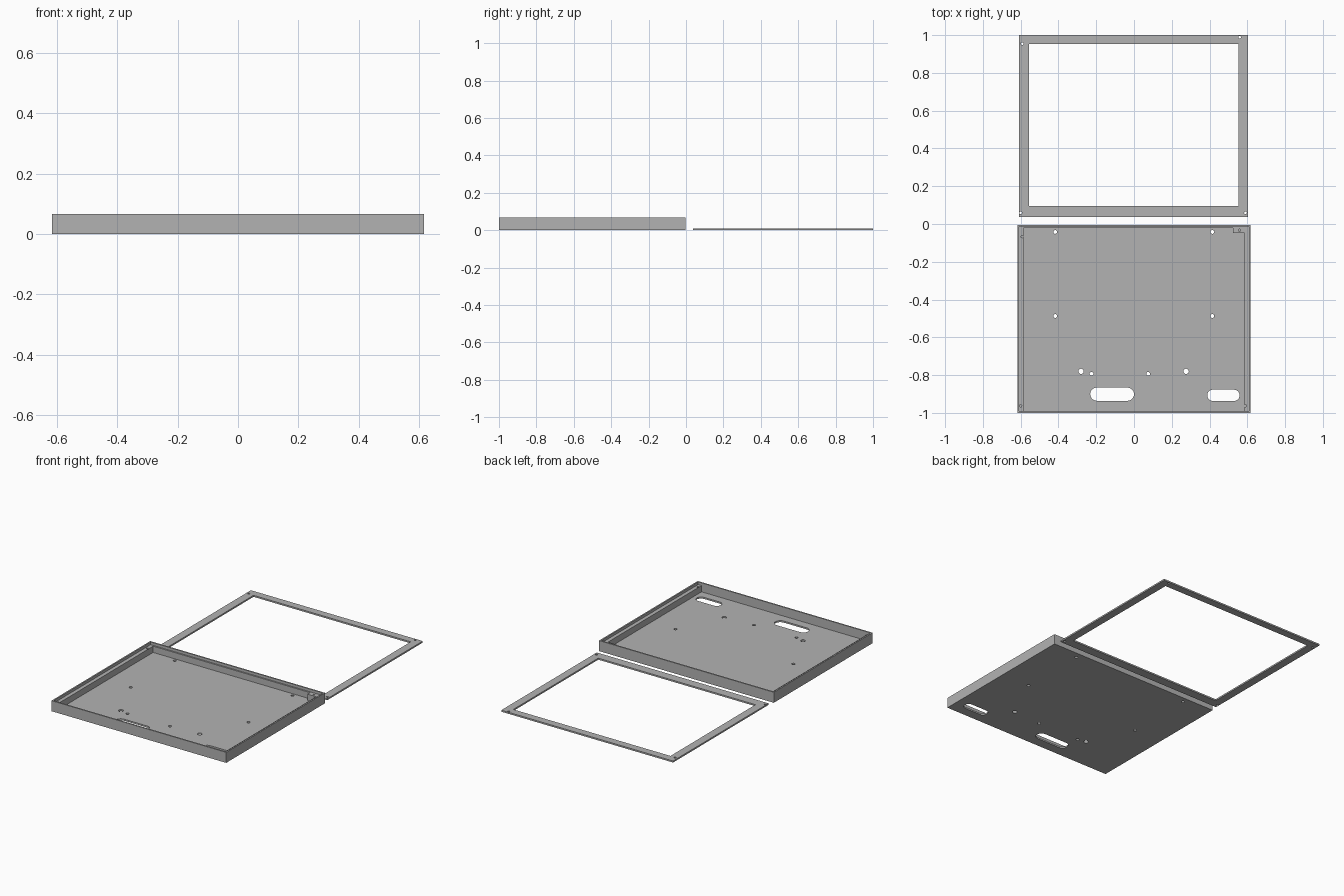
import bpy
import math

if "Cube" in bpy.data.objects:
    bpy.data.objects.remove(bpy.data.objects["Cube"], do_unlink=True)

grey = bpy.data.materials.new("plain grey")
grey.use_nodes = True
colour = (0.45, 0.45, 0.45, 1)
grey.diffuse_color = colour
grey.node_tree.nodes["Principled BSDF"].inputs["Base Color"].default_value = colour


def rect(x0, x1, y0, y1):
    return [(x0, y0), (x1, y0), (x1, y1), (x0, y1)]


def slot(x0, x1, y, r, n=12):
    """Rounded slot outline; a circle when x0 equals x1."""
    pts = []
    for cx, start in ((x1, -math.pi / 2), (x0, math.pi / 2)):
        steps = n + 1 if x1 > x0 else n
        for i in range(steps):
            a = start + math.pi * i / n
            pts.append((cx + r * math.cos(a), y + r * math.sin(a)))
    return pts


def hole(x, y, r):
    return slot(x, x, y, r)


def plate(name, z0, z1, outlines):
    """Flat plate: first outline is the edge, the others are openings."""
    curve = bpy.data.curves.new(name, "CURVE")
    curve.dimensions = "2D"
    curve.fill_mode = "BOTH"
    curve.extrude = (z1 - z0) / 2
    for pts in outlines:
        spline = curve.splines.new("POLY")
        spline.points.add(len(pts) - 1)
        for p, (x, y) in zip(spline.points, pts):
            p.co = (x, y, 0, 1)
        spline.use_cyclic_u = True
    curve.materials.append(grey)
    obj = bpy.data.objects.new(name, curve)
    obj.location.z = (z0 + z1) / 2
    bpy.context.collection.objects.link(obj)
    bpy.ops.object.select_all(action="DESELECT")
    obj.select_set(True)
    bpy.context.view_layer.objects.active = obj
    bpy.ops.object.convert(target="MESH")
    bpy.ops.object.shade_flat()
    return obj


HALF, FRONT, BACK, WALL = 0.617, -1.0, -0.004, 0.009
FLOOR, LEDGE, TOP = 0.01, 0.05, 0.067
inner = rect(-HALF + WALL, HALF - WALL, FRONT + WALL, BACK - WALL)

# Tray walls
plate("tray_walls", 0, TOP, [rect(-HALF, HALF, FRONT, BACK), inner])

# Tray floor with mounting holes and two cable slots
openings = [hole(x, y, 0.01) for x in (-0.417, 0.415) for y in (-0.042, -0.487)]
openings += [hole(x, -0.78, 0.014) for x in (-0.28, 0.276)]
openings += [hole(x, -0.793, 0.01) for x in (-0.225, 0.075)]
openings += [slot(-0.197, -0.035, -0.901, 0.035), slot(0.418, 0.529, -0.907, 0.03)]
plate("tray_floor", 0, FLOOR, [inner] + openings)

# Screw positions shared by the ledge and the cover frame
screws = [(-0.592, -0.067), (0.559, -0.033), (-0.6, -0.963), (0.59, -0.963)]

# Ledge along both sides and the back, with a wider corner pad
x1, y0, y1 = HALF - WALL, FRONT + WALL, BACK - WALL
ledge = [(-x1, y0), (-0.584, y0), (-0.584, -0.022), (0.525, -0.022), (0.525, -0.048),
         (0.584, -0.048), (0.584, y0), (x1, y0), (x1, y1), (-x1, y1)]
plate("support_ledge", FLOOR, LEDGE, [ledge] + [hole(x, y, 0.006) for x, y in screws])

# Separate cover frame lying behind the tray
SHIFT = 1.022
plate("cover_frame", 0, 0.01,
      [rect(-0.609, 0.604, 0.037, 1.0), rect(-0.557, 0.553, 0.095, 0.952)]
      + [hole(x, y + SHIFT, 0.007) for x, y in screws])
